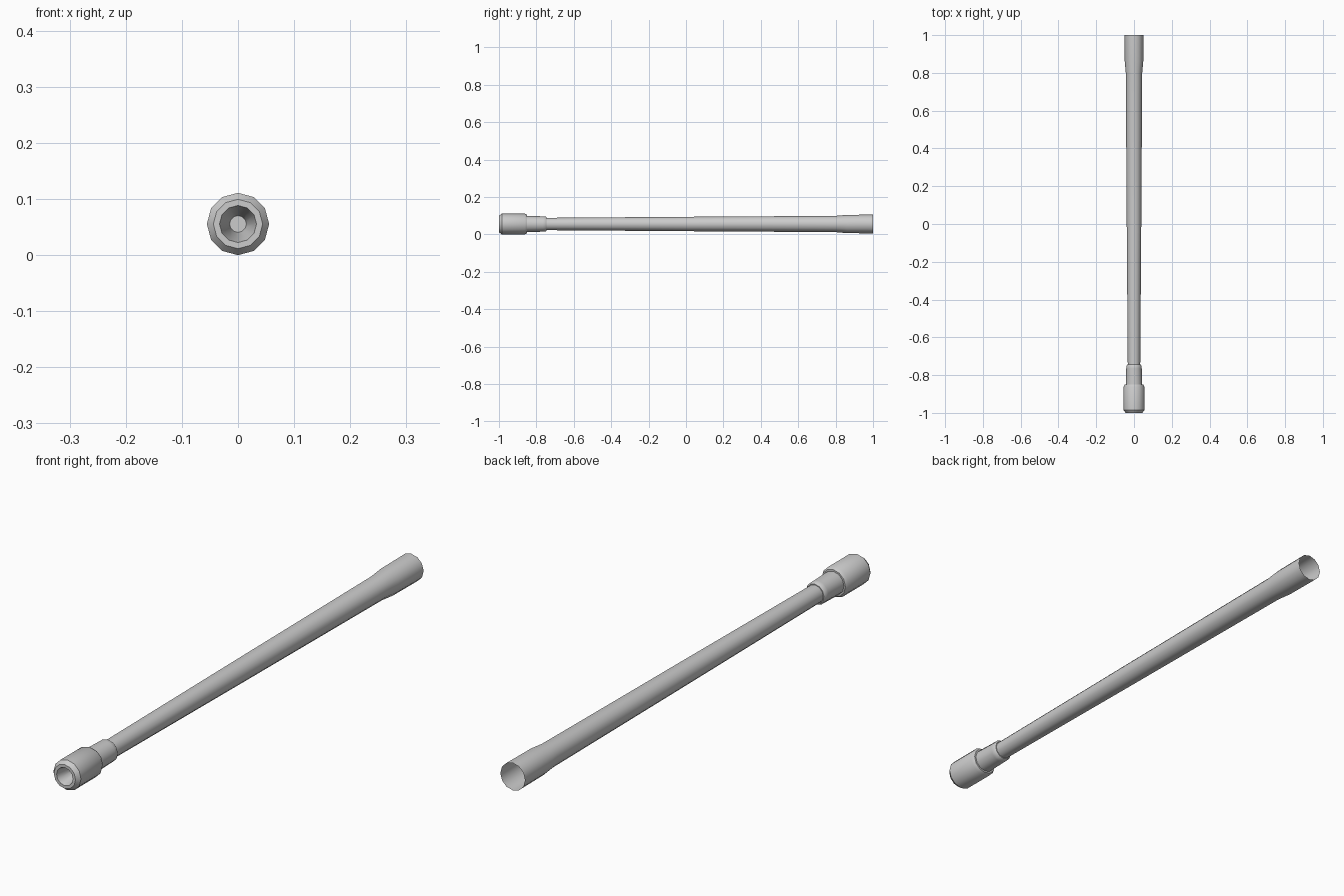
import bpy, bmesh
from math import sin, cos, pi, radians

if "Cube" in bpy.data.objects:
    bpy.data.objects.remove(bpy.data.objects["Cube"])

SIDES = 12
AXIS_Z = 0.0555


def lathe(name, profile, cap_end=False, smooth=35):
    """Sweep (y, radius) points around the long axis."""
    bm = bmesh.new()
    rings = [[bm.verts.new((r * cos(2 * pi * i / SIDES), y,
                            AXIS_Z + r * sin(2 * pi * i / SIDES)))
              for i in range(SIDES)] for y, r in profile]
    for a, b in zip(rings, rings[1:]):
        for i in range(SIDES):
            j = (i + 1) % SIDES
            bm.faces.new((a[i], a[j], b[j], b[i]))
    if cap_end:
        bm.faces.new(rings[0])
    bmesh.ops.recalc_face_normals(bm, faces=bm.faces)
    # outer skin of the last ring pair must face away from the axis
    f = bm.faces[:] and rings[-1][0].link_faces[0]
    c = f.calc_center_median()
    if f.normal.x * c.x + f.normal.z * (c.z - AXIS_Z) < 0:
        bmesh.ops.reverse_faces(bm, faces=bm.faces)
    mesh = bpy.data.meshes.new(name)
    bm.to_mesh(mesh)
    bm.free()
    obj = bpy.data.objects.new(name, mesh)
    bpy.context.collection.objects.link(obj)
    bpy.context.view_layer.objects.active = obj
    obj.select_set(True)
    bpy.ops.object.shade_smooth_by_angle(angle=radians(smooth))
    obj.select_set(False)


# front head with tapered blind bore, then the stepped collar behind it
lathe("muzzle_head", [
    (-0.90, 0.015), (-0.985, 0.029), (-1.0, 0.033), (-1.0, 0.044),
    (-0.985, 0.0555), (-0.862, 0.0555), (-0.85, 0.049), (-0.85, 0.043),
    (-0.84, 0.043), (-0.765, 0.041), (-0.752, 0.041), (-0.745, 0.036),
    (-0.745, 0.033), (-0.735, 0.033)], cap_end=True)

# long tapered tube flaring to an open rear socket
lathe("barrel_tube", [
    (-0.745, 0.033), (0.0, 0.0385), (0.80, 0.0435),
    (0.86, 0.049), (1.0, 0.050)])
